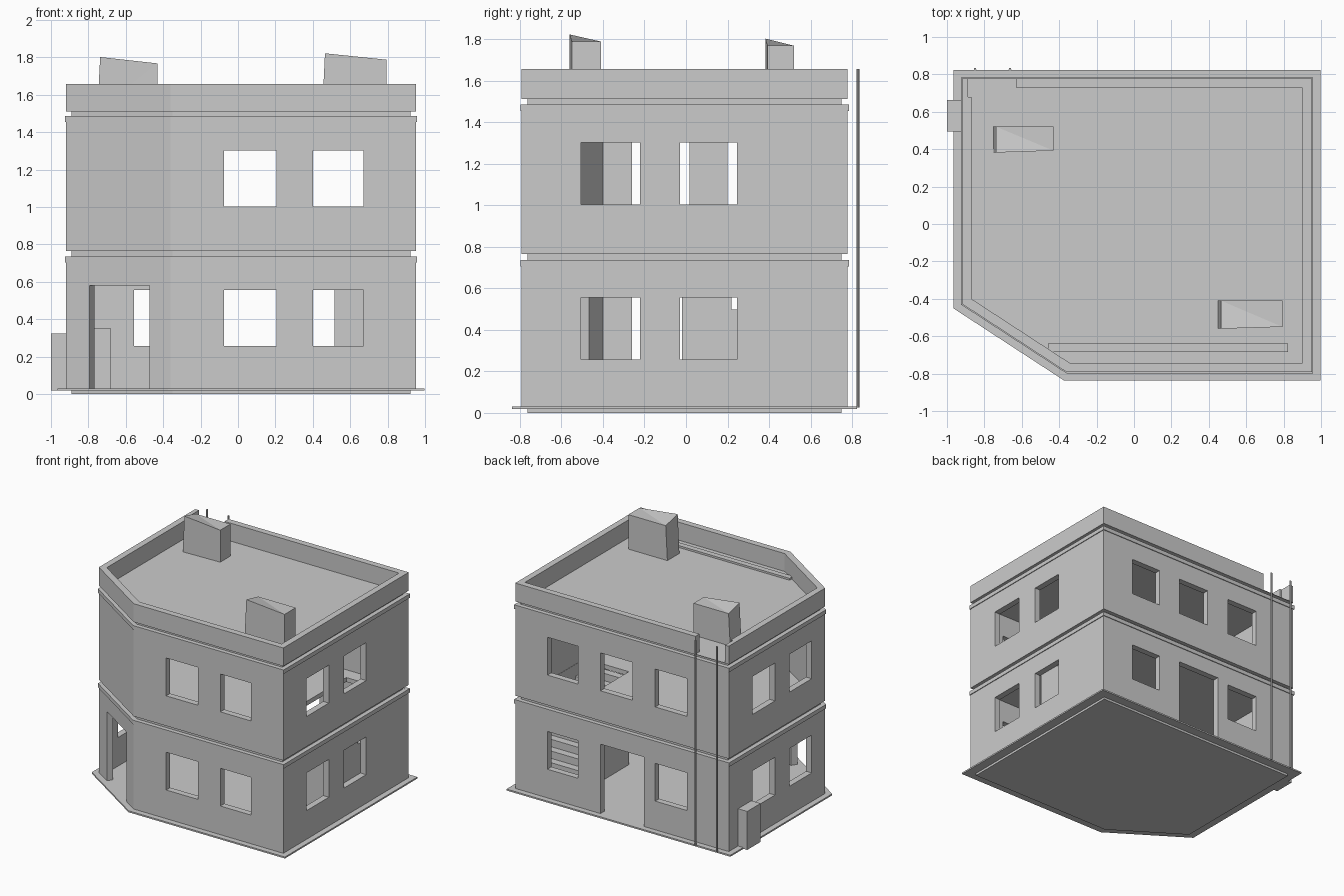
import bpy, bmesh, math
from mathutils import Vector, Matrix

cube = bpy.data.objects.get("Cube")
if cube:
    bpy.data.objects.remove(cube, do_unlink=True)

grey = bpy.data.materials.new("plain_grey")
grey.use_nodes = True
grey.diffuse_color = (0.6, 0.6, 0.6, 1)
shader = grey.node_tree.nodes["Principled BSDF"]
shader.inputs["Base Color"].default_value = (0.6, 0.6, 0.6, 1)

# Wall outline, counter-clockwise, with one chamfered corner
OUTLINE = [Vector(p) for p in
           [(-0.36, -0.792), (0.952, -0.792), (0.952, 0.778), (-0.92, 0.778), (-0.92, -0.427)]]
WALL = 0.05


def footprint(inset):
    """Outline moved inward by inset, with mitred corners."""
    result = []
    for i, p in enumerate(OUTLINE):
        a = (p - OUTLINE[i - 1]).normalized()
        b = (OUTLINE[(i + 1) % len(OUTLINE)] - p).normalized()
        na, nb = Vector((-a.y, a.x)), Vector((-b.y, b.x))
        result.append(p + (na + nb) * inset / (1 + na.dot(nb)))
    return result


def finish(name, bm):
    bmesh.ops.recalc_face_normals(bm, faces=bm.faces)
    mesh = bpy.data.meshes.new(name)
    bm.to_mesh(mesh)
    bm.free()
    mesh.materials.append(grey)
    ob = bpy.data.objects.new(name, mesh)
    bpy.context.collection.objects.link(ob)
    return ob


def slab(name, inset, z0, z1):
    bm = bmesh.new()
    face = bm.faces.new([bm.verts.new((p.x, p.y, z0)) for p in footprint(inset)])
    top = bmesh.ops.extrude_face_region(bm, geom=[face])["geom"]
    verts = [v for v in top if isinstance(v, bmesh.types.BMVert)]
    bmesh.ops.translate(bm, verts=verts, vec=(0, 0, z1 - z0))
    return finish(name, bm)


def ring(name, outer, inner, z0, z1):
    """Hollow wall that follows the outline."""
    bm = bmesh.new()
    loops = [[bm.verts.new((p.x, p.y, z)) for p in footprint(inset)]
             for inset, z in ((outer, z0), (outer, z1), (inner, z1), (inner, z0))]
    for k in range(4):
        a, b = loops[k], loops[(k + 1) % 4]
        for i in range(len(a)):
            j = (i + 1) % len(a)
            bm.faces.new((a[i], a[j], b[j], b[i]))
    return finish(name, bm)


def add_box(bm, x0, x1, y0, y1, z0, z1, turn=0):
    centre = Vector((x0 + x1, y0 + y1, z0 + z1)) / 2
    matrix = (Matrix.Translation(centre) @ Matrix.Rotation(turn, 4, "Z")
              @ Matrix.Diagonal((x1 - x0, y1 - y0, z1 - z0, 1)))
    return bmesh.ops.create_cube(bm, size=1, matrix=matrix)["verts"]


def box(name, *bounds):
    bm = bmesh.new()
    add_box(bm, *bounds)
    return finish(name, bm)


def cut(ob, boxes):
    """Subtract boxes from an object and bake the result."""
    bm = bmesh.new()
    for b in boxes:
        add_box(bm, *b)
    cutter = finish("cutter", bm)
    cutter.hide_render = True
    mod = ob.modifiers.new("openings", "BOOLEAN")
    mod.operation, mod.solver, mod.object = "DIFFERENCE", "EXACT", cutter
    graph = bpy.context.evaluated_depsgraph_get()
    mesh = bpy.data.meshes.new_from_object(ob.evaluated_get(graph))
    ob.modifiers.clear()
    ob.data = mesh
    bpy.data.objects.remove(cutter, do_unlink=True)


# Window and door openings
RIGHT_BAY, MID_BAY, LEFT_BAY = (0.4, 0.67), (-0.075, 0.205), (-0.555, -0.275)
FRONT, BACK = (-0.9, -0.7), (0.7, 0.9)
LEFT, RIGHT = (-1.0, -0.8), (0.85, 1.05)


def side_windows(z):
    openings = [(*bay, *FRONT, *z) for bay in (RIGHT_BAY, MID_BAY)]
    openings += [(*RIGHT, *y, *z) for y in ((-0.505, -0.222), (-0.03, 0.245))]
    openings += [(*LEFT, *y, *z) for y in ((-0.26, 0.018), (0.2, 0.48))]
    return openings + [(*bay, *BACK, *z) for bay in (RIGHT_BAY, LEFT_BAY)]


# Plinth and ground slab
slab("plinth", 0.03, 0, 0.02)
slab("ground_slab", -0.045, 0.018, 0.03)

# Ground storey with corner door and back door
lower = ring("ground_storey_walls", 0, WALL, 0.03, 0.735)
edge = OUTLINE[0] - OUTLINE[4]
mid = (OUTLINE[0] + OUTLINE[4]) / 2
corner_door = (mid.x - 0.182, mid.x + 0.2, mid.y - 0.1, mid.y + 0.1, 0, 0.58,
               math.atan2(edge.y, edge.x))
cut(lower, side_windows((0.257, 0.556)) + [(-0.175, 0.205, *BACK, 0, 0.58), corner_door])

# Upper storey
upper = ring("upper_storey_walls", 0, WALL, 0.765, 1.485)
upper_z = (1.003, 1.303)
cut(upper, side_windows(upper_z) + [(*MID_BAY, *BACK, *upper_z)])

# Projecting ledges at the top of each storey
for name, top in (("lower_ledge", 0.736), ("upper_ledge", 1.486)):
    ring(name, -0.006, 0.02, top - 0.032, top)

# Floor between storeys with a stair opening
floor = slab("middle_floor", 0.03, 0.732, 0.767)
cut(floor, [(0.515, 0.9, -0.02, 0.62, 0.6, 0.9)])

# Roof, low strip along its front, and parapet with a gap at the back corner
slab("roof", 0.03, 1.482, 1.515)
box("roof_strip", -0.46, 0.823, -0.685, -0.64, 1.51, 1.53)
parapet = ring("parapet", 0, WALL, 1.512, 1.657)
cut(parapet, [(-0.887, -0.627, 0.68, 0.9, 1.516, 1.75)])

# Solid staircase against the right wall, climbing towards the front
STEPS = 12
run = 0.72 / STEPS
bm = bmesh.new()
for i in range(STEPS):
    y = 0.7 - i * run
    add_box(bm, 0.515, 0.9, y - run, y, 0.03, 0.03 + (i + 1) * 0.7 / STEPS)
finish("staircase", bm)

# Boxes outside and inside the left wall
box("outside_box", -1, -0.91, 0.495, 0.662, 0.02, 0.325)
box("inside_box", -0.87, -0.68, 0.495, 0.662, 0.03, 0.35)


# Chimneys with sloping tops that are highest at the front left
def chimney(name, x0, x1, y0, y1, high):
    bm = bmesh.new()
    for v in add_box(bm, x0, x1, y0, y1, 1.51, high):
        left, front = v.co.x < (x0 + x1) / 2, v.co.y < (y0 + y1) / 2
        if v.co.z > 1.6:
            if left:
                v.co.x += 0.015
            if not (left and front):
                v.co.z -= 0.034
        if front and not left:
            v.co.y += 0.01
    bmesh.ops.triangulate(bm, faces=bm.faces)
    finish(name, bm)


chimney("back_chimney", -0.752, -0.43, 0.382, 0.52, 1.802)
chimney("front_chimney", 0.45, 0.793, -0.56, -0.41, 1.822)

# Drain pipes on the back wall
for name, x in (("left_pipe", -0.85), ("right_pipe", -0.663)):
    bm = bmesh.new()
    bmesh.ops.create_cone(bm, cap_ends=True, segments=8, radius1=0.007, radius2=0.007,
                          depth=1.63, matrix=Matrix.Translation((x, 0.828, 0.84)))
    finish(name, bm)
